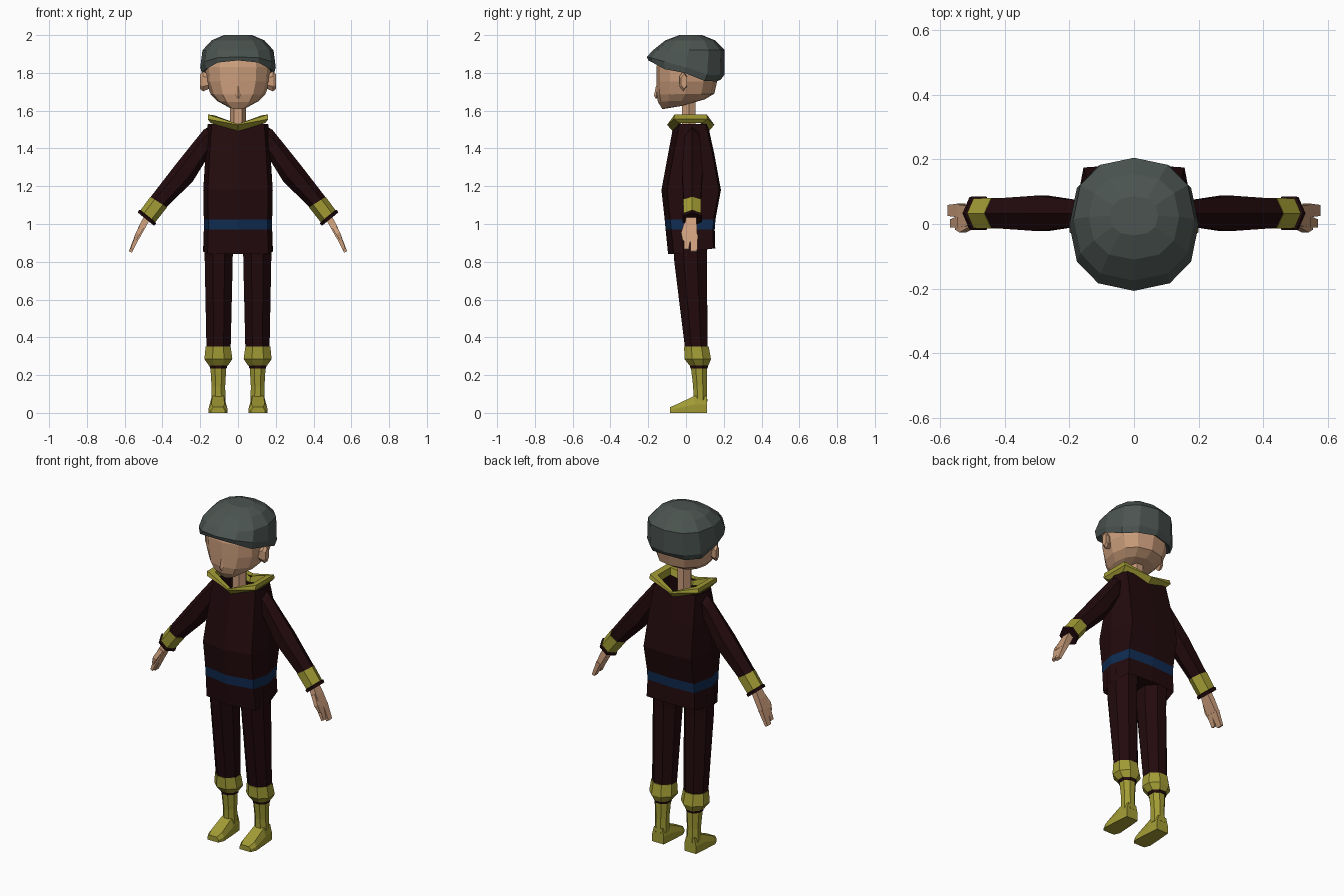
import bpy, bmesh, math
from mathutils import Vector

if "Cube" in bpy.data.objects:
    bpy.data.objects.remove(bpy.data.objects["Cube"])


def material(name, rgb):
    m = bpy.data.materials.new(name)
    m.diffuse_color = (*rgb, 1)
    m.use_nodes = True
    m.node_tree.nodes["Principled BSDF"].inputs["Base Color"].default_value = m.diffuse_color
    return m


MAROON = material("dark maroon cloth", (0.016, 0.003, 0.004))
OLIVE = material("olive yellow trim", (0.36, 0.33, 0.035))
BLUE = material("navy belt", (0.005, 0.025, 0.085))
SKIN = material("skin", (0.60, 0.34, 0.20))
GREY = material("slate hair", (0.07, 0.088, 0.08))


def loft(name, rings, mats, caps=(True, True), rule=None):
    """Skin a list of equal-length point rings."""
    bm = bmesh.new()
    vs = [[bm.verts.new(p) for p in r] for r in rings]
    n = len(vs[0])
    for i, (a, b) in enumerate(zip(vs, vs[1:])):
        for j in range(n):
            k = (j + 1) % n
            f = bm.faces.new((a[j], a[k], b[k], b[j]))
            f.material_index = rule(i) if rule else 0
    if caps[0]:
        bm.faces.new(vs[0][::-1])
    if caps[1]:
        bm.faces.new(vs[-1])
    bmesh.ops.recalc_face_normals(bm, faces=bm.faces)
    me = bpy.data.meshes.new(name)
    bm.to_mesh(me)
    bm.free()
    for m in mats:
        me.materials.append(m)
    ob = bpy.data.objects.new(name, me)
    bpy.context.collection.objects.link(ob)
    return ob


def ring(c, u, v, n=6, turn=0.0):
    """Polygon around c spanned by half-axes u and v."""
    c, u, v = Vector(c), Vector(u), Vector(v)
    return [c + u * math.cos(t) + v * math.sin(t)
            for t in (turn + 2 * math.pi * i / n for i in range(n))]


def oval(hw, yf, yb, z, n=12, power=0.85):
    """Horizontal boxy oval starting at the front; z is a number or a per-angle list."""
    pts = []
    for i in range(n):
        t = 2 * math.pi * i / n
        s, c = math.sin(t), math.cos(t)
        x = hw * math.copysign(abs(s) ** power, s)
        y = (yf + yb) / 2 - (yb - yf) / 2 * math.copysign(abs(c) ** power, c)
        zz = z[min(i, n - i)] if isinstance(z, (list, tuple)) else z
        pts.append((x, y, zz))
    return pts


def coat(hw, yf, yb, zf, zb=None):
    """Eight-sided coat section with a slight ridge at front and back."""
    zb = zf if zb is None else zb
    zm, ym = (zf + zb) / 2, (yf + yb) / 2
    half = [(hw * .87, yf + .03, zf), (hw, ym, zm), (hw * .85, yb - .01, zb)]
    return ([(0, yf, zf)] + half + [(0, yb, zb)]
            + [(-x, y, z) for x, y, z in half[::-1]])


# Coat with a belt band
loft("coat", [
    coat(.17, -.08, .12, .90),
    coat(.185, -.095, .155, .84, .87),
    coat(.181, -.108, .152, .97),
    coat(.181, -.113, .156, 1.025),
    coat(.184, -.13, .185, 1.18),
    coat(.172, -.095, .15, 1.37),
    coat(.16, -.065, .115, 1.53),
], [MAROON, BLUE], (True, False), lambda i: 1 if i == 2 else 0)


# Collar: six-cornered band dipping at front and back
def collar_ring(hw, yf, yb, z, dip):
    e = .035
    return [(0, yf, z - dip), (hw, yf + e, z), (hw, yb - e, z),
            (0, yb, z - dip), (-hw, yb - e, z), (-hw, yf + e, z)]


band = [collar_ring(.145, -.07, .12, 1.535, .045), collar_ring(.16, -.10, .15, 1.555, .03),
        collar_ring(.16, -.095, .145, 1.58, .05), collar_ring(.125, -.07, .12, 1.575, .05),
        collar_ring(.12, -.06, .11, 1.535, .045)]
loft("collar", band + band[:1], [OLIVE], (False, False))

# Neck and head
loft("neck", [ring((0, .015, z), (.042, 0, 0), (0, .042, 0), 6) for z in (1.44, 1.66)], [SKIN])


def slant(zf, zb):
    return [zf + (zb - zf) * i / 6 for i in range(7)]


loft("head", [
    oval(.05, -.125, -.02, slant(1.608, 1.628)),
    oval(.112, -.148, .10, slant(1.645, 1.66)),
    oval(.145, -.157, .15, slant(1.685, 1.69)),
    oval(.17, -.157, .165, 1.755),
    oval(.175, -.157, .17, 1.83),
    oval(.15, -.13, .15, 1.93),
], [SKIN])

# Nose: small wedge
loft("nose", [ring((0, -.155, z), (w, 0, 0), (0, d, 0), 4)
              for z, w, d in ((1.665, .010, .006), (1.68, .014, .014), (1.73, .006, .004))], [SKIN])

# Hair: cap with a lifted fringe and lower back
loft("hair", [
    oval(.165, -.15, .16, [1.885, 1.875, 1.84, 1.815, 1.775, 1.775, 1.785]),
    oval(.192, -.20, .185, [1.866, 1.855, 1.82, 1.80, 1.757, 1.755, 1.765]),
    oval(.20, -.207, .203, [1.885, 1.88, 1.86, 1.83, 1.79, 1.79, 1.79]),
    oval(.188, -.175, .205, 1.92),
    oval(.14, -.11, .155, 1.972),
    oval(.075, -.035, .085, 2.0),
], [GREY], (False, True))

for s, side in ((1, "right"), (-1, "left")):
    # Ear
    loft(side + "_ear", [ring((s * x, y, 1.755), (0, 0, h), (0, h * .45, 0), 6)
                         for x, y, h in ((.155, -.02, .04), (.185, -.015, .053), (.20, -.01, .04))],
         [SKIN])

    # Sleeve, cuff and cuff trim
    def arm(x, z, ux, uz, w, y=.033):
        return ring((s * x, y, z), (s * ux, 0, uz), (0, w, 0), 6)

    loft(side + "_sleeve", [arm(.145, 1.445, -.005, .08, .04),
                            arm(.175, 1.42, .008, .078, .047),
                            arm(.285, 1.27, .045, .045, .063),
                            arm(.423, 1.113, .042, .027, .052)], [MAROON])
    loft(side + "_cuff", [arm(.42, 1.116, .044, .028, .055), arm(.478, 1.04, .039, .032, .053)],
         [OLIVE])
    loft(side + "_cuff_trim", [arm(.476, 1.043, .036, .029, .05), arm(.479, 1.038, .045, .037, .06),
                               arm(.488, 1.026, .043, .035, .058)], [MAROON])

    # Hand: palm, two finger groups and thumb, all four-sided
    def block(part, secs):
        loft(side + part, [ring((s * x, y, z), (s * t, 0, t * .5), (0, w, 0), 4, math.pi / 4)
                           for x, y, z, t, w in secs], [SKIN])

    block("_palm", [(.475, .028, 1.045, .022, .035), (.505, .025, .99, .022, .045),
                    (.535, .025, .93, .018, .05)])
    block("_front_fingers", [(.533, .007, .935, .016, .026), (.562, .002, .865, .010, .018)])
    block("_back_fingers", [(.533, .042, .935, .017, .030), (.570, .042, .852, .011, .024)])
    block("_thumb", [(.50, .0, 1.0, .016, .014), (.53, -.016, .95, .015, .014),
                     (.548, -.012, .91, .008, .008)])

    # Trouser leg
    def leg(x, z, hw, yf, yb, n=8):
        k = 1 / math.cos(math.pi / n)
        return ring((s * x, (yf + yb) / 2, z), (hw * k, 0, 0), (0, (yb - yf) / 2 * k, 0),
                    n, math.pi / n)

    loft(side + "_trouser_leg", [leg(.102, .93, .075, -.07, .115), leg(.102, .80, .074, -.062, .11),
                                 leg(.103, .34, .064, -.005, .115)], [MAROON])

    # Boot cuff, trim, shaft and foot
    loft(side + "_boot_cuff", [leg(.105, .352, .066, -.010, .120), leg(.104, .285, .074, -.008, .132),
                               leg(.104, .25, .05, .02, .118)], [OLIVE])
    loft(side + "_boot_trim", [leg(.104, .252, .048, .020, .117), leg(.104, .235, .044, .024, .114)],
         [MAROON])
    loft(side + "_boot_shaft", [leg(.104, .24, .042, .026, .112), leg(.104, .14, .036, .038, .110),
                                leg(.104, .06, .038, .04, .113)], [OLIVE])
    loft(side + "_foot", [[(s * .106 + a * w, y, 0), (s * .106 + a * w, y, h * .5),
                           (s * .106 + a * w * .7, y, h), (s * .106 - a * w * .7, y, h),
                           (s * .106 - a * w, y, h * .5), (s * .106 - a * w, y, 0)]
                          for a in (1,) for y, w, h in
                          ((-.085, .036, .03), (-.05, .05, .045), (.045, .044, .09), (.112, .038, .09))],
         [OLIVE])
